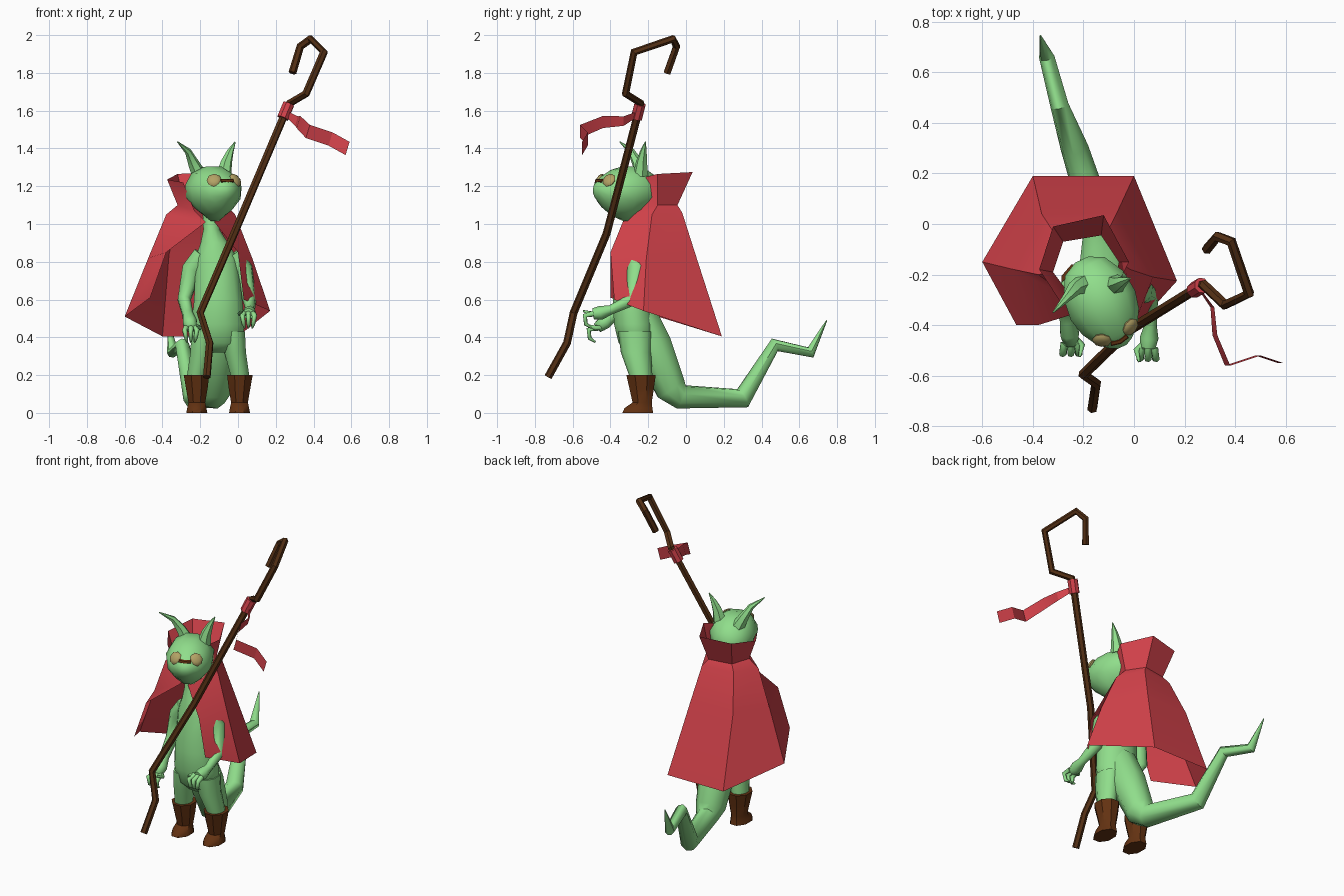
import bpy, bmesh, math
from mathutils import Vector, Matrix

if "Cube" in bpy.data.objects:
    bpy.data.objects.remove(bpy.data.objects["Cube"])

MID = -0.105  # centre line of the body


def material(name, rgb):
    m = bpy.data.materials.new(name)
    m.diffuse_color = (*rgb, 1)
    m.use_nodes = True
    m.node_tree.nodes["Principled BSDF"].inputs["Base Color"].default_value = m.diffuse_color
    return m


GREEN = material("green skin", (0.28, 0.73, 0.26))
RED = material("red cloth", (0.66, 0.055, 0.07))
BROWN = material("brown leather", (0.125, 0.032, 0.006))
WOOD = material("dark wood", (0.085, 0.028, 0.007))
TAN = material("tan eye", (0.45, 0.36, 0.13))


def finish(name, bm, mat, angle=50):
    bmesh.ops.recalc_face_normals(bm, faces=bm.faces)
    me = bpy.data.meshes.new(name)
    bm.to_mesh(me)
    bm.free()
    me.materials.append(mat)
    ob = bpy.data.objects.new(name, me)
    bpy.context.collection.objects.link(ob)
    bpy.ops.object.select_all(action='DESELECT')
    ob.select_set(True)
    bpy.context.view_layer.objects.active = ob
    if angle:
        bpy.ops.object.shade_smooth_by_angle(angle=math.radians(angle))
    return ob


def sheet(bm, rows, closed=False):
    """Quads between rows of points."""
    grid = [[bm.verts.new(p) for p in r] for r in rows]
    n = len(rows[0])
    for a, b in zip(grid, grid[1:]):
        for i in range(n if closed else n - 1):
            j = (i + 1) % n
            bm.faces.new((a[i], a[j], b[j], b[i]))
    return grid


def loft(name, rings, mat, sides=10, angle=50):
    """Closed skin over rings given as (centre, axis u, axis v)."""
    bm = bmesh.new()
    rows = []
    for c, u, v in rings:
        turns = [2 * math.pi * (k + 0.5) / sides for k in range(sides)]
        rows.append([Vector(c) + u * math.cos(a) + v * math.sin(a) for a in turns])
    grid = sheet(bm, rows, True)
    bm.faces.new(grid[0])
    bm.faces.new(grid[-1])
    return finish(name, bm, mat, angle)


def tube(name, pts, mat, sides=8, angle=50):
    """Round tube through points (x, y, z, radius)."""
    P = [Vector(p[:3]) for p in pts]
    rings, u, last = [], None, None
    for i, p in enumerate(P):
        a = (p - P[i - 1]).normalized() if i else None
        b = (P[i + 1] - p).normalized() if i < len(P) - 1 else None
        t = ((a or b) + (b or a)).normalized()
        if u is None:
            u = t.orthogonal().normalized()
        else:
            u = last.rotation_difference(t) @ u
        last = t
        rings.append((p, u * pts[i][3], t.cross(u) * pts[i][3]))
    return loft(name, rings, mat, sides, angle)


def stack(name, rings, mat, sides=10, angle=50):
    """Level rings (x, y, z, rx, ry)."""
    return loft(name, [((x, y, z), Vector((rx, 0, 0)), Vector((0, ry, 0)))
                       for x, y, z, rx, ry in rings], mat, sides, angle)


# torso and neck
stack("torso", [(MID, -.25, .32, .07, .06), (MID, -.26, .37, .135, .1),
                (MID, -.275, .47, .145, .11), (MID, -.285, .6, .132, .105),
                (MID - .005, -.275, .72, .122, .095), (-.115, -.27, .82, .115, .085),
                (-.125, -.27, .9, .075, .07), (-.14, -.265, .97, .045, .055),
                (-.145, -.26, 1.08, .045, .05)], GREEN, 12, 80)

# legs and boots, one on each side
for side, word in ((-1, "left"), (1, "right")):
    X = lambda d: MID + side * d
    stack(word + "_leg", [(X(.115), -.235, .12, .045, .05), (X(.115), -.24, .2, .052, .062),
                          (X(.09), -.265, .32, .06, .08), (X(.08), -.27, .43, .065, .09)], GREEN, 10, 80)
    stack(word + "_boot", [(X(.113), -.255, 0, .06, .088), (X(.113), -.252, .025, .055, .08),
                           (X(.113), -.232, .055, .048, .055), (X(.113), -.235, .13, .062, .07),
                           (X(.115), -.238, .2, .073, .084)], BROWN, 8, 40)

# tail
tube("tail", [(-.11, -.26, .54, .1), (-.11, -.18, .36, .11), (-.12, -.08, .13, .09),
              (-.13, -.03, .085, .068), (-.235, .3, .078, .056), (-.295, .47, .36, .037),
              (-.345, .66, .32, .031), (-.37, .745, .49, .003)], GREEN, 8, 50)

# arms with hands and fingers
arms = {"left": [(-.19, -.27, .84, .05), (-.245, -.26, .76, .055), (-.285, -.27, .6, .037),
                 (-.265, -.38, .52, .03), (-.255, -.43, .48, .04), (-.25, -.47, .45, .03)],
        "right": [(-.03, -.27, .84, .05), (.025, -.26, .76, .055), (.06, -.28, .6, .037),
                  (.065, -.4, .545, .025), (.06, -.45, .53, .037), (.055, -.49, .525, .03)]}
for word, path in arms.items():
    tube(word + "_arm", path, GREEN, 8, 80)
    x, y, z, r = path[-1]
    inward = 1 if word == "left" else -1
    for k in range(3):
        s = (k - 1) * .025
        tube(f"{word}_finger_{k}", [(x + s, y, z, .016), (x + s * 1.3, y - .045, z - .01, .014),
                                    (x + s, y - .04, z - .055, .011),
                                    (x + s * .8, y - .01, z - .075, .005)], GREEN, 6, 80)
    tube(word + "_thumb", [(x, y + .03, z, .016), (x + inward * .045, y - .01, z, .013),
                           (x + inward * .035, y - .055, z + .015, .005)], GREEN, 6, 80)

# head, turned a little to its left, lofted from nape to snout
head_at = Matrix.Translation((-.135, -.295, 0)) @ Matrix.Rotation(math.radians(25), 4, 'Z')
profile = [(-.17, 1.16, .03, .03), (-.14, 1.17, .09, .085), (-.06, 1.175, .135, .13),
           (.03, 1.16, .145, .15), (.1, 1.165, .128, .125), (.16, 1.17, .092, .083),
           (.195, 1.178, .05, .045), (.21, 1.18, .02, .018)]
head = loft("head", [((0, -d, z), Vector((rx, 0, 0)), Vector((0, 0, rz)))
                     for d, z, rx, rz in profile], GREEN, 12, 80)
for v in head.data.vertices:  # narrow the jaw
    v.co.x *= 1 - .4 * min(1, max(0, (1.15 - v.co.z) / .13))
head.matrix_world = head_at

# eyes and the strap between them
for s, word in ((-1, "left"), (1, "right")):
    bm = bmesh.new()
    bmesh.ops.create_uvsphere(bm, u_segments=8, v_segments=6, radius=1)
    bmesh.ops.scale(bm, vec=(.04, .04, .017), verts=bm.verts)
    turn = Vector((s * .4, -.75, .55)).to_track_quat('Z', 'Y').to_matrix().to_4x4()
    eye = finish(word + "_eye", bm, TAN)
    eye.matrix_world = head_at @ Matrix.Translation((s * .062, -.153, 1.232)) @ turn
bridge = tube("eye_bridge", [(-.035, -.178, 1.228, .012), (0, -.186, 1.226, .012),
                             (.035, -.178, 1.228, .012)], BROWN, 6)
bridge.matrix_world = head_at

# horns
tube("left_horn", [(-.2, -.24, 1.25, .042), (-.235, -.255, 1.32, .03),
                   (-.265, -.29, 1.385, .018), (-.32, -.35, 1.435, .003)], GREEN, 6)
tube("right_horn", [(-.075, -.24, 1.26, .042), (-.06, -.235, 1.33, .03),
                    (-.04, -.225, 1.385, .018), (-.015, -.215, 1.435, .003)], GREEN, 6)

# cape: each row runs front left, left, back left, back right, right, front right
cape_rows = [
    [(-.29, -.31, 1.22), (-.375, -.18, 1.235), (-.32, -.01, 1.265), (-.12, .035, 1.275), (-.02, -.15, 1.265), (-.05, -.21, 1.25)],
    [(-.23, -.31, 1.07), (-.32, -.19, 1.1), (-.28, -.07, 1.1), (-.13, -.045, 1.1), (-.06, -.15, 1.1), (-.08, -.26, 1.07)],
    [(-.17, -.335, 1.01), (-.38, -.2, 1.05), (-.31, -.045, 1.06), (-.1, -.02, 1.06), (-.015, -.18, 1.05), (-.125, -.335, 1.01)],
    [(-.38, -.4, .85), (-.475, -.18, .82), (-.365, .04, .84), (-.065, .05, .84), (.075, -.21, .82), (.0, -.4, .85)],
    [(-.465, -.4, .61), (-.6, -.15, .51), (-.4, .19, .405), (0, .19, .405), (.17, -.225, .54), (.03, -.38, .6)]]
bm = bmesh.new()
sheet(bm, cape_rows)
finish("cape", bm, RED, 42)

# staff with crook
staff = [(-.165, -.73, .19), (-.15, -.63, .37), (-.2, -.595, .53), (-.02, -.42, .95),
         (.255, -.25, 1.6), (.275, -.24, 1.64), (.36, -.32, 1.69), (.455, -.275, 1.91),
         (.385, -.07, 1.98), (.33, -.05, 1.94), (.288, -.1, 1.8)]
tube("staff", [(*p, .021) for p in staff], WOOD, 6, 30)

# cloth wrap and trailing ribbon
tube("staff_wrap", [(.237, -.262, 1.56, .032), (.268, -.243, 1.635, .032)], RED, 8, 30)
bm = bmesh.new()
ribbon = [(.26, -.26, 1.58, .015), (.31, -.33, 1.545, .025), (.32, -.44, 1.54, .032),
          (.37, -.56, 1.49, .035), (.49, -.52, 1.45, .035), (.58, -.55, 1.4, .035)]
sheet(bm, [[(x + w * .3, y, z + w), (x - w * .3, y, z - w)] for x, y, z, w in ribbon])
finish("ribbon", bm, RED, 30)
